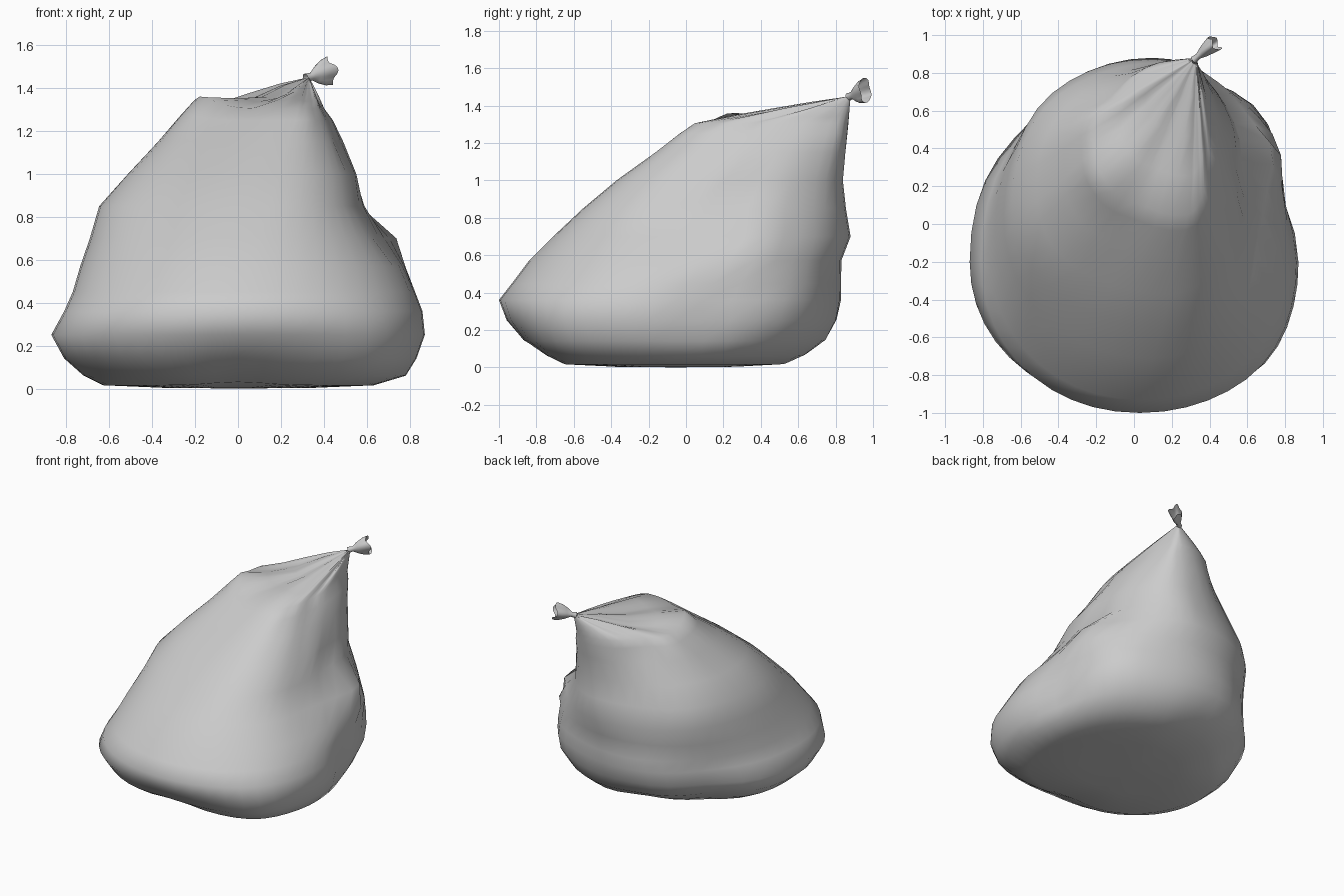
import bpy, bmesh, math
from mathutils import Vector

if "Cube" in bpy.data.objects:
    bpy.data.objects.remove(bpy.data.objects["Cube"])

SEG = 44
NECK = Vector((0.33, 0.88, 1.45))


def spow(v, e):
    return math.copysign(abs(v) ** e, v)


def loft(name, rings, cap=False):
    """Skin a list of closed rings into a smooth shaded object."""
    bm = bmesh.new()
    rows = [[bm.verts.new(p) for p in r] for r in rings]
    for a, b in zip(rows, rows[1:]):
        n = len(a)
        for i in range(n):
            j = (i + 1) % n
            bm.faces.new((a[i], a[j], b[j], b[i]))
    if cap:
        c = bm.verts.new((0, -0.05, 0.0))
        a = rows[0]
        for i in range(len(a)):
            bm.faces.new((c, a[(i + 1) % len(a)], a[i]))
    me = bpy.data.meshes.new(name)
    bm.to_mesh(me)
    bm.free()
    for p in me.polygons:
        p.use_smooth = True
    ob = bpy.data.objects.new(name, me)
    bpy.context.collection.objects.link(ob)
    return ob


# Slices: z, left, right, front, back, centre x, centre y
slices = [
    (0.003, -.35, .35, -.38, .30, 0, -.08),
    (0.015, -.63, .63, -.67, .56, 0, -.12),
    (0.06, -.72, .78, -.76, .66, 0, -.16),
    (0.14, -.81, .83, -.88, .76, 0, -.18),
    (0.25, -.87, .87, -.96, .81, .02, -.20),
    (0.36, -.81, .86, -1.0, .83, .03, -.20),
    (0.45, -.77, .83, -.93, .83, .04, -.14),
    (0.57, -.735, .79, -.84, .83, .06, -.04),
    (0.70, -.69, .70, -.71, .88, .10, .04),
    (0.85, -.645, .60, -.55, .855, .15, .12),
    (1.00, -.51, .565, -.37, .84, .19, .22),
    (1.15, -.375, .49, -.16, .855, .23, .32),
    (1.25, -.285, .44, -.03, .865, .27, .40),
    (1.305, -.22, .40, .05, .87, .28, .44),
]

# Lumps and dents: position, radius, push
lumps = [
    ((.70, .36, .69), .15, (.075, .03, 0)),        # side lump
    ((.62, .28, .92), .13, (-.05, -.03, 0)),
    ((-.14, .27, 1.31), .13, (0, 0, .06)),         # top corner
    ((.05, .55, 1.38), .16, (0, 0, -.03)),
    ((-.45, .62, .78), .22, (-.012, .012, 0)),     # back left side
    ((-.15, .75, 1.24), .17, (.03, -.03, 0)),
    ((-.35, -.05, 1.08), .25, (-.025, -.025, 0)),  # front left fullness
    ((.64, -.12, .68), .20, (-.04, .02, 0)),       # right hollow
    ((.86, .12, .30), .15, (-.04, -.01, 0)),
    ((.38, .15, 1.08), .12, (-.03, .02, -.01)),
    ((.60, .54, .38), .28, (.05, .045, 0)),        # back right belly
    ((-.50, .48, .08), .28, (.045, -.045, .03)),   # back left underside
    ((-.10, .62, .06), .22, (.01, -.03, .03)),
    ((.55, -.60, .08), .28, (.05, -.06, 0)),       # front right base
    ((.0, -.75, .06), .18, (0, .02, .02)),
]


def shape(p):
    out = Vector(p)
    for c, r, d in lumps:
        out += Vector(d) * math.exp(-((p - Vector(c)).length / r) ** 2)
    return out


def pleat(a):
    return 0.6 * math.sin(7 * a + 0.5) + 0.4 * math.sin(11 * a + 2)


rings = []
for z, x0, x1, y0, y1, cx, cy in slices:
    ring = []
    fold = 0.02 * max(0, min(1, (z - 0.9) / 0.35))
    for i in range(SEG):
        a = 2 * math.pi * i / SEG
        c, s = spow(math.cos(a), 0.96), spow(math.sin(a), 0.96)
        k = 1 + fold * pleat(a)
        x = cx + k * c * ((x1 - cx) if c > 0 else (cx - x0))
        y = cy + k * s * ((y1 - cy) if s > 0 else (cy - y0))
        ring.append(Vector((x, y, z)))
    rings.append(ring)

# Gathered top: pull the last slice to the tied neck
last = rings[-1]
for t in (0.25, 0.5, 0.75, 0.96):
    ring = []
    for i, p in enumerate(last):
        q = p.lerp(NECK, t)
        q.z += 0.012 * pleat(2 * math.pi * i / SEG) * math.sin(math.pi * t)
        ring.append(q)
    rings.append(ring)
loft("bag_body", [[shape(p) for p in r] for r in rings], cap=True)

# Flared end sticking out beyond the tie
axis = Vector((0.095, 0.075, 0.03)).normalized()
side = axis.cross(Vector((0, 0, 1))).normalized()
up = side.cross(axis)
tuft = []
for d, ru, rs in ((-.02, .022, .02), (.015, .018, .016), (.05, .040, .028),
                  (.09, .056, .036), (.13, .060, .042)):
    ring = []
    for i in range(24):
        a = 2 * math.pi * i / 24
        w = 1 + 1.2 * max(d, 0) * math.sin(4 * a + 1)
        ring.append(NECK + axis * (d + 0.1 * max(d, 0) * math.cos(3 * a))
                    + up * (ru * w * math.sin(a)) + side * (rs * w * math.cos(a)))
    tuft.append(ring)
loft("tied_end", tuft)
